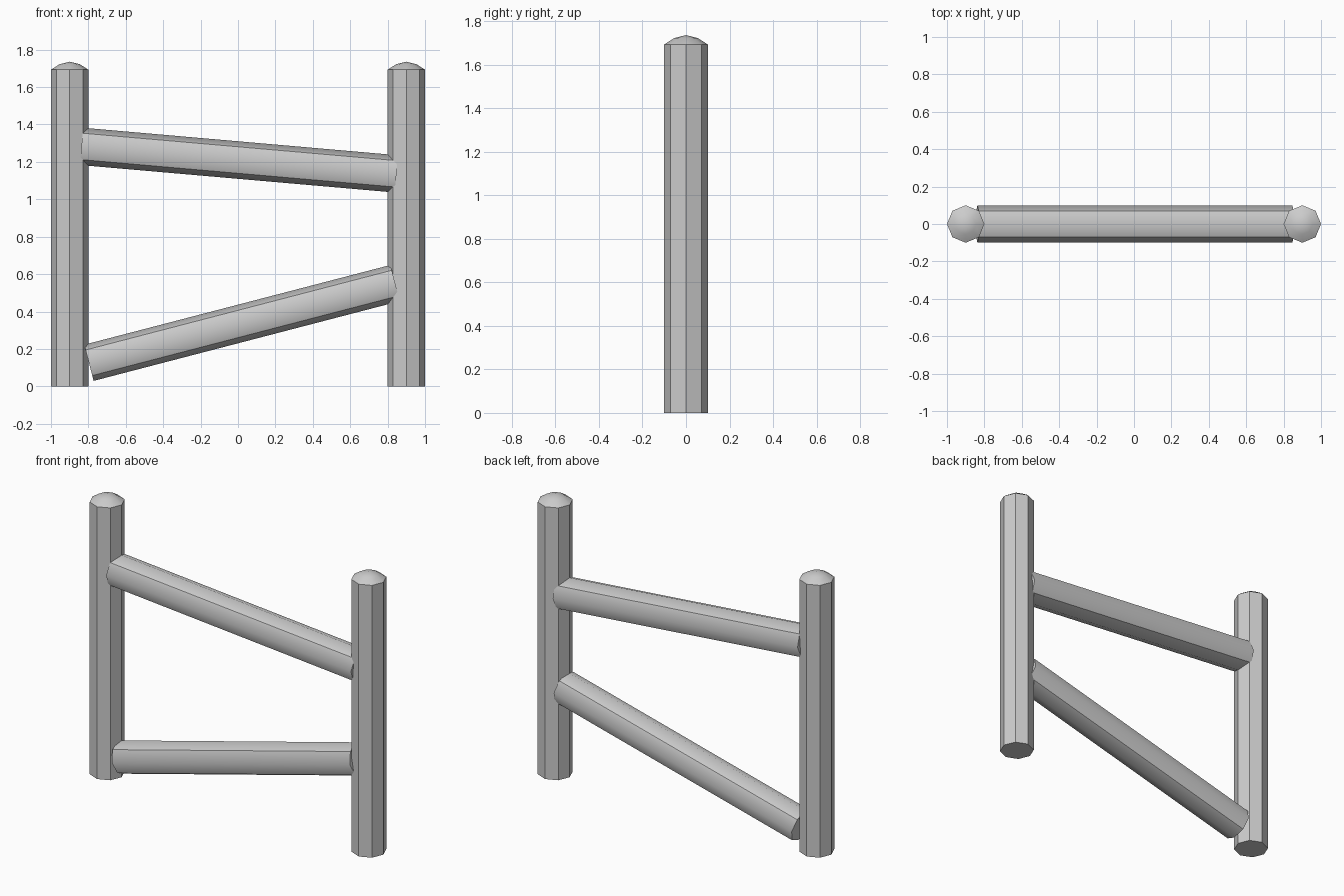
import bpy, bmesh
from math import cos, sin, pi
from mathutils import Vector

cube = bpy.data.objects.get("Cube")
if cube:
    bpy.data.objects.remove(cube, do_unlink=True)

RADIUS = 0.1
SIDES = 8

grey = bpy.data.materials.new("light_grey")
grey.use_nodes = True
grey.diffuse_color = (0.6, 0.6, 0.6, 1)
grey.node_tree.nodes["Principled BSDF"].inputs["Base Color"].default_value = grey.diffuse_color


def add_ring(bm, r, z):
    return [bm.verts.new((r * cos(2 * pi * i / SIDES), r * sin(2 * pi * i / SIDES), z))
            for i in range(SIDES)]


def bridge(bm, low, high):
    return [bm.faces.new((low[i], low[(i + 1) % SIDES], high[(i + 1) % SIDES], high[i]))
            for i in range(SIDES)]


def finish(bm, name):
    bmesh.ops.recalc_face_normals(bm, faces=bm.faces)
    mesh = bpy.data.meshes.new(name)
    bm.to_mesh(mesh)
    bm.free()
    mesh.materials.append(grey)
    obj = bpy.data.objects.new(name, mesh)
    bpy.context.collection.objects.link(obj)
    return obj


def make_post(name, x):
    """Eight-sided flat-shaded post with a softly rounded cap."""
    bm = bmesh.new()
    base, rim, crown = (add_ring(bm, r, z) for r, z in
                        ((RADIUS, 0), (RADIUS, 1.693), (0.055, 1.722)))
    bm.faces.new(base)
    bridge(bm, base, rim)
    cap = bridge(bm, rim, crown)
    tip = bm.verts.new((0, 0, 1.736))
    cap += [bm.faces.new((crown[i], crown[(i + 1) % SIDES], tip)) for i in range(SIDES)]
    for face in cap:
        face.smooth = True
    for i in range(SIDES):
        bm.edges.get((rim[i], rim[(i + 1) % SIDES])).smooth = False
    finish(bm, name).location.x = x


def make_rail(name, start, end):
    """Rail with four rounded sides meeting at sharp diagonal ridges."""
    start, end = Vector(start), Vector(end)
    bm = bmesh.new()
    first = add_ring(bm, RADIUS, 0)
    last = add_ring(bm, RADIUS, (end - start).length)
    for face in bridge(bm, first, last):
        face.smooth = True
    for ring in (first, last):
        for edge in bm.faces.new(ring).edges:
            edge.smooth = False
    for i in range(1, SIDES, 2):
        bm.edges.get((first[i], last[i])).smooth = False
    rail = finish(bm, name)
    rail.location = start
    rail.rotation_euler = (end - start).to_track_quat("Z", "Y").to_euler()


# Posts
for side, x in (("right", -0.9), ("left", 0.9)):
    make_post(side + "_post", x)

# Slanted rails
make_rail("upper_rail", (-0.837, 0, 1.283), (0.847, 0, 1.136))
make_rail("lower_rail", (-0.797, 0, 0.126), (0.84, 0, 0.552))
